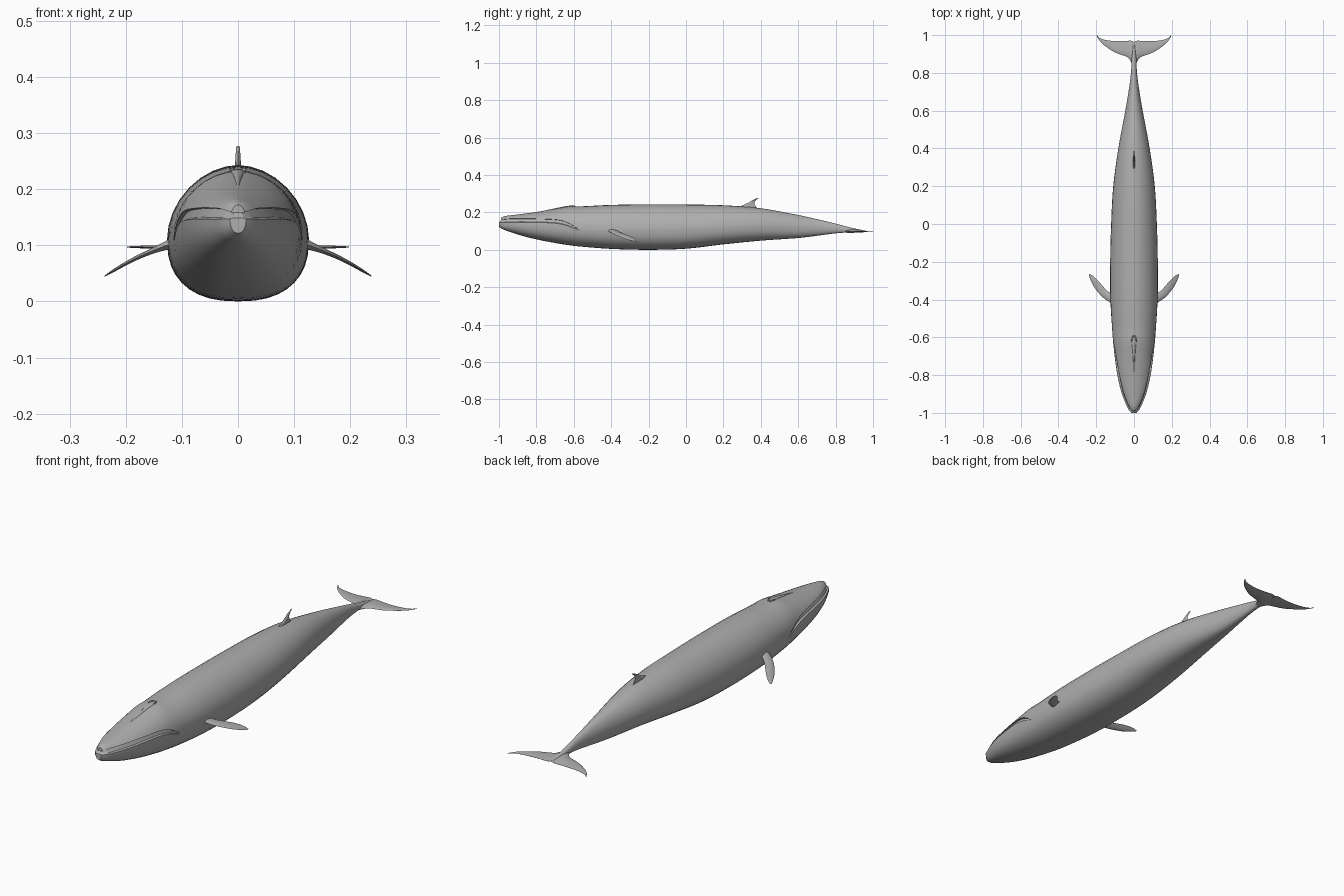
import bpy, bmesh, math

if "Cube" in bpy.data.objects:
    bpy.data.objects.remove(bpy.data.objects["Cube"])

skin = bpy.data.materials.new("whale_grey")
skin.diffuse_color = (0.43, 0.43, 0.43, 1)
skin.use_nodes = True
skin.node_tree.nodes["Principled BSDF"].inputs["Base Color"].default_value = skin.diffuse_color


def loft(name, rings, angle=40):
    """Skin closed rings of points and cap both ends."""
    bm = bmesh.new()
    rows = [[bm.verts.new(p) for p in r] for r in rings]
    n = len(rows[0])
    for a, b in zip(rows, rows[1:]):
        for i in range(n):
            j = (i + 1) % n
            bm.faces.new((a[i], a[j], b[j], b[i]))
    bm.faces.new(rows[0])
    bm.faces.new(rows[-1])
    bmesh.ops.recalc_face_normals(bm, faces=bm.faces)
    bmesh.ops.triangulate(bm, faces=[f for f in bm.faces if len(f.verts) > 4])
    me = bpy.data.meshes.new(name)
    bm.to_mesh(me)
    bm.free()
    me.materials.append(skin)
    ob = bpy.data.objects.new(name, me)
    bpy.context.collection.objects.link(ob)
    bpy.ops.object.select_all(action='DESELECT')
    ob.select_set(True)
    bpy.context.view_layer.objects.active = ob
    bpy.ops.object.shade_smooth_by_angle(angle=math.radians(angle))
    return ob


def spline(table, s):
    """Smooth interpolation of table rows keyed on the first column."""
    i = 0
    while i < len(table) - 2 and s > table[i + 1][0]:
        i += 1
    a, b = table[i], table[i + 1]
    p, q = table[max(i - 1, 0)], table[min(i + 2, len(table) - 1)]
    h = b[0] - a[0]
    t = min(max((s - a[0]) / h, 0), 1)
    out = []
    for k in range(1, len(a)):
        ma = (b[k] - p[k]) / (b[0] - p[0]) * h
        mb = (q[k] - a[k]) / (q[0] - a[0]) * h
        out.append((2*t**3 - 3*t*t + 1) * a[k] + (t**3 - 2*t*t + t) * ma
                   + (3*t*t - 2*t**3) * b[k] + (t**3 - t*t) * mb)
    return out


# Body stations: y, half width, belly z, back z, widest z, mouth z
BODY = [
    (-1.00, .014, .122, .172, .147, .153),
    (-.985, .028, .112, .179, .146, .155),
    (-.90, .064, .082, .189, .142, .157),
    (-.80, .088, .056, .202, .137, .156),
    (-.68, .105, .033, .222, .130, .150),
    (-.62, .111, .024, .233, .125, .132),
    (-.57, .115, .018, .232, .121, .108),
    (-.40, .125, .005, .240, .113, .105),
    (-.20, .126, .000, .243, .110, .110),
    (.00, .121, .006, .242, .113, .113),
    (.20, .110, .029, .238, .122, .122),
    (.40, .083, .049, .222, .130, .130),
    (.60, .046, .063, .186, .122, .122),
    (.70, .029, .075, .164, .118, .118),
    (.80, .016, .088, .140, .113, .113),
    (.88, .012, .094, .119, .106, .106),
    (.96, .004, .096, .102, .099, .099),
]


def body_ring(y):
    w, bot, top, mid, mouth = spline(BODY, y)
    fade = min(max((-.575 - y) / .07, 0), 1)
    gap = min(.003 + .007 * fade, (top - bot) * .12)
    depth = min(.008, w * .3) * fade

    def angle(z):
        hgt, p = (top - mid, 1.9) if z >= mid else (mid - bot, 2.4)
        s = min(abs(z - mid) / hgt, 1)
        return math.copysign(math.asin(s ** (p / 2)), z - mid)

    def point(a):
        hgt, p = (top - mid, 1.9) if a >= 0 else (mid - bot, 2.4)
        return [w * max(math.cos(a), 0) ** (2 / p),
                mid + math.copysign(hgt * abs(math.sin(a)) ** (2 / p), a)]

    hi, lo = angle(mouth + gap), angle(mouth - gap)
    upper = [point(math.pi/2 + (hi - math.pi/2) * i / 8) for i in range(9)]
    lower = [point(lo + (-math.pi/2 - lo) * i / 9) for i in range(10)]
    # recessed mouth slot between the lips
    slot = []
    for z in (mouth + gap * .85, mouth - gap * .7):
        x = point(angle(z))[0]
        slot.append([max(x - depth, x * .4), z])
    half = [(x, z, .012 if i < 10 else 0)
            for i, (x, z) in enumerate(upper + slot + lower)]
    # the lower jaw reaches a little further forward than the upper
    k = min(max((-.9 - y) / .1, 0), 1)
    right = [(x, y + s * k, z) for x, z, s in half]
    right[0] = (0, right[0][1], right[0][2])
    right[-1] = (0, right[-1][1], right[-1][2])
    left = [(-x, yy, z) for x, yy, z in reversed(right[1:-1])]
    return right + left


N = 72
ys = []
for i in range(N + 1):
    t = i / N
    ys.append(-1 + 1.96 * (.55 * t + .45 * (.5 - .5 * math.cos(math.pi * t))))
loft("body", [body_ring(y) for y in ys], 35)


def blade_ring(x, front, back, z, thick):
    """Thin lens section running from leading to trailing edge."""
    prof = [(0, 0), (.12, .6), (.35, 1), (.7, .6), (1, .05)]
    pts = [(x, front + (back - front) * u, z + thick * v) for u, v in prof]
    pts += [(x, front + (back - front) * u, z - thick * v)
            for u, v in reversed(prof[1:])]
    return pts


def mirrored(name, table, steps):
    lo, hi = table[0][0], table[-1][0]
    xs = [lo + (hi - lo) * i / steps for i in range(steps + 1)]
    rings = [blade_ring(x, *spline(table, x)) for x in xs]
    loft("right_" + name, rings)
    loft("left_" + name, [[(-x, y, z) for x, y, z in r] for r in rings])


# Tail flukes: x, leading y, trailing y, z, half thickness
mirrored("fluke", [
    (0, .82, .964, .100, .010),
    (.014, .855, .970, .100, .009),
    (.03, .880, .970, .099, .007),
    (.06, .893, .968, .098, .005),
    (.10, .908, .968, .097, .004),
    (.15, .940, .974, .097, .003),
    (.18, .968, .984, .097, .002),
    (.198, .996, 1.00, .097, .001),
], 24)

# Pectoral flippers
mirrored("flipper", [
    (.105, -.435, -.355, .108, .013),
    (.13, -.413, -.362, .099, .008),
    (.16, -.393, -.335, .087, .005),
    (.19, -.362, -.300, .073, .004),
    (.22, -.318, -.272, .056, .003),
    (.238, -.276, -.265, .045, .001),
], 16)

# Dorsal fin: z, leading y, trailing y, half thickness
DORSAL = [
    (.215, .250, .385, .007),
    (.235, .295, .372, .006),
    (.250, .330, .366, .005),
    (.265, .355, .374, .004),
    (.277, .380, .388, .003),
]
rings = []
for i in range(11):
    z = .215 + .062 * i / 10
    f, b, th = spline(DORSAL, z)
    rings.append([(v, y, z) for _, y, v in blade_ring(0, f, b, 0, th)])
loft("dorsal_fin", rings)


def back_z(y):
    return spline(BODY, y)[2]


# Blowhole ridge widening toward the back, with two raised nostril rims
rings = []
for i in range(13):
    t = i / 12
    y = -.80 + .20 * t
    w, h = .003 + .013 * t * t, .0045 * math.sin(math.pi * t ** 1.6 * .9)
    z = back_z(y) - .003
    rings.append([(w * math.cos(a), y, z + (h + .003) * math.sin(a))
                  for a in [math.pi * k / 6 for k in range(7)]])
loft("blowhole_ridge", rings)
for side, s in (("right", 1), ("left", -1)):
    rings = []
    for i in range(7):
        t = i / 6
        y = -.625 + .035 * t
        r = .001 + .0035 * math.sin(math.pi * t)
        cx, cz = s * (.014 - .009 * t), back_z(y) + .0005
        rings.append([(cx + r * math.cos(k * math.pi / 4), y,
                       cz + r * math.sin(k * math.pi / 4)) for k in range(8)])
    loft(side + "_nostril_rim", rings)
